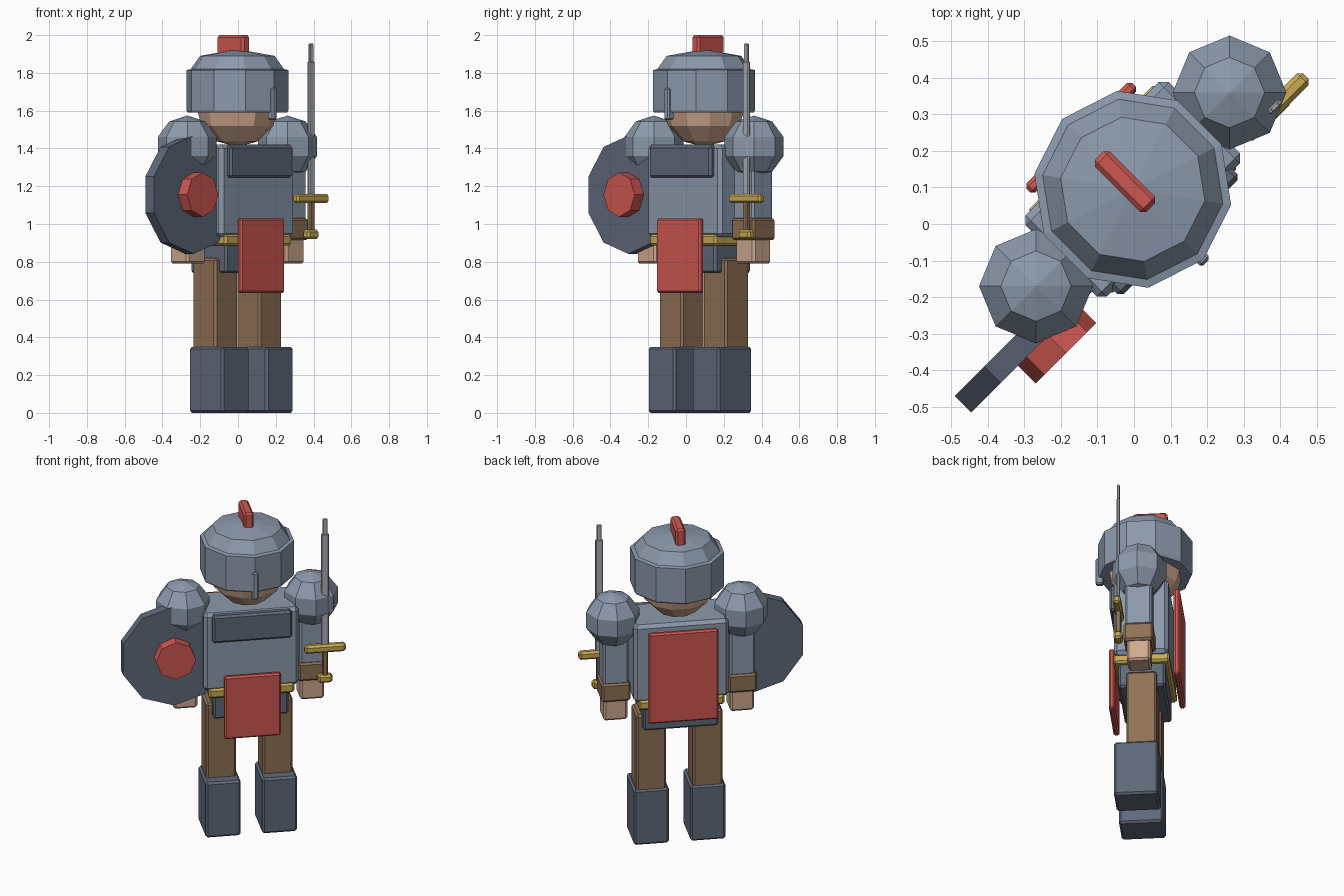
import bpy, bmesh
from math import radians
from mathutils import Matrix, Vector

old = bpy.data.objects.get("Cube")
if old:
    bpy.data.objects.remove(old)

# The figure stands turned 45 degrees; parts are modelled facing -y, then placed
PLACE = Matrix.Translation((-0.0035, 0.095, 0)) @ Matrix.Rotation(radians(45), 4, 'Z')


def material(name, srgb):
    col = [((c / 255 + 0.055) / 1.055) ** 2.4 for c in srgb] + [1]
    m = bpy.data.materials.new(name)
    m.use_nodes = True
    m.diffuse_color = col
    bsdf = m.node_tree.nodes["Principled BSDF"]
    bsdf.inputs["Base Color"].default_value = col
    bsdf.inputs["Roughness"].default_value = 0.8
    return m


STEEL = material("steel", (140, 154, 172))
DARK = material("dark_steel", (96, 105, 122))
RED = material("red_cloth", (207, 88, 82))
BROWN = material("brown_leather", (144, 114, 86))
SKIN = material("skin", (208, 170, 144))
GOLD = material("gold", (202, 172, 84))
BLADE = material("blade_steel", (172, 176, 184))


def finish(name, bm, mat):
    bmesh.ops.recalc_face_normals(bm, faces=bm.faces)
    me = bpy.data.meshes.new(name)
    bm.to_mesh(me)
    bm.free()
    me.transform(PLACE)
    me.materials.append(mat)
    ob = bpy.data.objects.new(name, me)
    bpy.context.collection.objects.link(ob)
    return ob


def box(name, mat, x, y, z0, z1, w, d, bevel=0.012):
    bm = bmesh.new()
    bmesh.ops.create_cube(bm, size=1)
    bmesh.ops.scale(bm, vec=(w, d, z1 - z0), verts=bm.verts)
    bmesh.ops.translate(bm, vec=(x, y, (z0 + z1) / 2), verts=bm.verts)
    if bevel:
        bmesh.ops.bevel(bm, geom=list(bm.edges), offset=bevel, segments=1,
                        affect='EDGES', profile=0.5)
    return finish(name, bm, mat)


def ball(name, mat, centre, r, segments, rings, turn=0):
    bm = bmesh.new()
    m = Matrix.Translation(centre) @ Matrix.Rotation(radians(turn), 4, 'Z')
    bmesh.ops.create_uvsphere(bm, u_segments=segments, v_segments=rings,
                              radius=r, matrix=m)
    return finish(name, bm, mat)


def disc(name, mat, centre, r, depth, sides):
    bm = bmesh.new()
    m = Matrix.Translation(centre) @ Matrix.Rotation(radians(90), 4, 'X')
    bmesh.ops.create_cone(bm, cap_ends=True, segments=sides, radius1=r,
                          radius2=r, depth=depth, matrix=m)
    return finish(name, bm, mat)


def lathe(name, mat, profile, sides):
    bm = bmesh.new()
    start = bm.verts.new((0, profile[0][0], profile[0][1]))
    verts = [start] + [bm.verts.new((0, r, z)) for r, z in profile[1:]]
    edges = [bm.edges.new(pair) for pair in zip(verts, verts[1:])]
    bmesh.ops.spin(bm, geom=verts + edges, cent=(0, 0, 0), axis=(0, 0, 1),
                   angle=radians(360), steps=sides)
    bmesh.ops.remove_doubles(bm, verts=bm.verts, dist=0.0005)
    return finish(name, bm, mat)


# Legs, arms and shoulders, repeated on both sides
for side, s in (("left", 1), ("right", -1)):
    box(side + "_boot", DARK, s * 0.165, -0.03, 0, 0.35, 0.205, 0.255)
    box(side + "_leg", BROWN, s * 0.165, 0, 0.33, 0.82, 0.175, 0.175)
    box(side + "_hand", SKIN, s * 0.37, 0, 0.79, 0.93, 0.14, 0.135)
    box(side + "_bracer", BROWN, s * 0.37, 0, 0.915, 1.03, 0.17, 0.17)
    box(side + "_arm", STEEL, s * 0.37, 0, 1.02, 1.42, 0.15, 0.155)
    ball(side + "_shoulder_guard", STEEL, (s * 0.375, 0, 1.41), 0.164, 8, 5)

# Body
box("pelvis", DARK, 0, 0, 0.74, 0.93, 0.44, 0.27)
box("belt", GOLD, 0, 0, 0.885, 0.945, 0.5, 0.325)
box("torso", STEEL, 0, 0, 0.93, 1.42, 0.555, 0.315, 0.02)
box("chest_panel", DARK, 0, -0.16, 1.245, 1.415, 0.465, 0.05)
box("front_cloth", RED, 0, -0.178, 0.635, 1.03, 0.33, 0.035, 0.01)
box("back_cloth", RED, 0, 0.2, 0.82, 1.39, 0.41, 0.035, 0.01)

# Head and helmet
ball("head", SKIN, (0, 0, 1.63), 0.222, 10, 6, 18)
lathe("helmet", STEEL, [(0, 1.6), (0.267, 1.59), (0.273, 1.6), (0.273, 1.815),
                        (0.25, 1.82), (0.2, 1.89), (0, 1.925)], 10)
box("nose_guard", STEEL, 0, -0.262, 1.55, 1.72, 0.036, 0.045, 0.008)
box("crest", RED, 0, 0.03, 1.87, 2.0, 0.058, 0.2)

# Shield
disc("shield", DARK, (-0.447, -0.088, 1.155), 0.313, 0.064, 10)
disc("shield_boss", RED, (-0.447, -0.153, 1.155), 0.117, 0.07, 8)

# Sword
SX, SY = 0.435, -0.116
box("sword_pommel", GOLD, SX, SY, 0.92, 0.97, 0.085, 0.05)
box("sword_grip", BROWN, SX, SY, 0.95, 1.13, 0.032, 0.032, 0.006)
box("sword_guard", GOLD, SX, SY, 1.11, 1.16, 0.24, 0.045)
box("sword_blade", BLADE, SX, SY, 1.15, 1.86, 0.045, 0.018, 0.005)
box("sword_tip", BLADE, SX, SY, 1.84, 1.955, 0.028, 0.015, 0.004)
